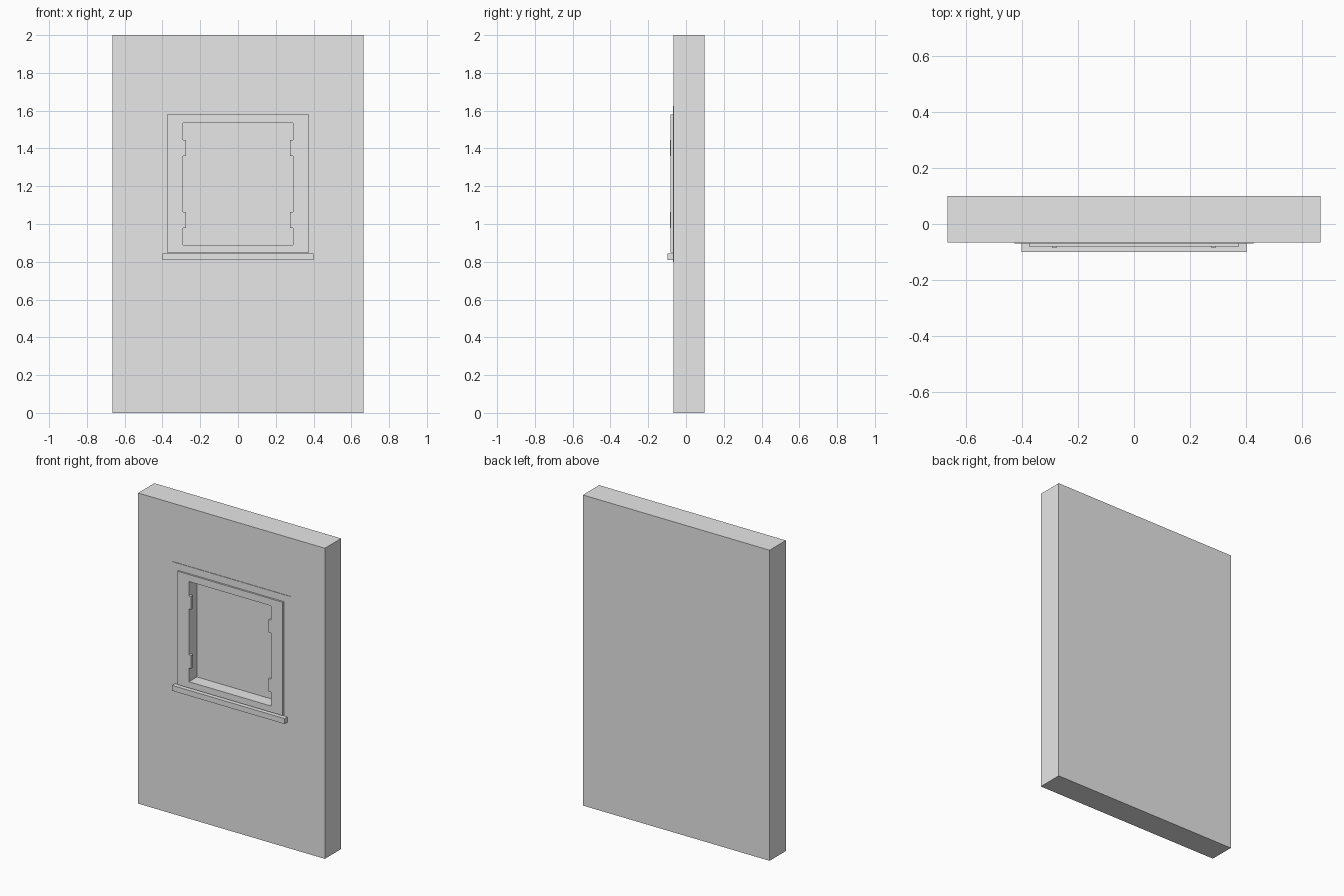
import bpy
import bmesh

if "Cube" in bpy.data.objects:
    bpy.data.objects.remove(bpy.data.objects["Cube"])

grey = bpy.data.materials.new("plain grey")
grey.diffuse_color = (0.8, 0.8, 0.8, 1)
grey.use_nodes = True
grey.node_tree.nodes["Principled BSDF"].inputs["Base Color"].default_value = grey.diffuse_color

# Opening shared by the wall recess, cover plate and frame
OPEN_X, OPEN_Z0, OPEN_Z1 = 0.292, 0.89, 1.535


def finish(name, bm):
    bmesh.ops.recalc_face_normals(bm, faces=bm.faces)
    mesh = bpy.data.meshes.new(name)
    bm.to_mesh(mesh)
    bm.free()
    mesh.materials.append(grey)
    obj = bpy.data.objects.new(name, mesh)
    bpy.context.collection.objects.link(obj)
    return obj


def box(name, x0, x1, y0, y1, z0, z1):
    bm = bmesh.new()
    bmesh.ops.create_cube(bm, size=1)
    for v in bm.verts:
        v.co = (x1 if v.co.x > 0 else x0,
                y1 if v.co.y > 0 else y0,
                z1 if v.co.z > 0 else z0)
    return finish(name, bm)


def rect(half, z0, z1):
    return [(-half, z0), (half, z0), (half, z1), (-half, z1)]


def ring(name, half, z0, z1, y0, y1, recess=None):
    """Slab with the rectangular opening, either through or ending at recess depth."""
    bm = bmesh.new()
    outer, inner = rect(half, z0, z1), rect(OPEN_X, OPEN_Z0, OPEN_Z1)

    def loop(points, y):
        return [bm.verts.new((x, y, z)) for x, z in points]

    def bridge(a, b):
        for i in range(4):
            j = (i + 1) % 4
            bm.faces.new((a[i], a[j], b[j], b[i]))

    front_out, front_in = loop(outer, y0), loop(inner, y0)
    back_out = loop(outer, y1)
    back_in = loop(inner, y1 if recess is None else recess)
    bridge(front_out, front_in)
    bridge(front_out, back_out)
    bridge(front_in, back_in)
    if recess is None:
        bridge(back_in, back_out)
    else:
        bm.faces.new(back_in)
        bm.faces.new(back_out)
    return finish(name, bm)


# Wall with a recess that does not reach the back
ring("wall", 0.665, 0, 2, -0.066, 0.099, recess=0.0)

# Thin cover plate and raised window frame
ring("cover_plate", 0.425, 0.80, 1.625, -0.0695, -0.066)
ring("window_frame", 0.375, 0.85, 1.58, -0.081, -0.0695)

# Sill under the frame
box("sill", -0.40, 0.40, -0.099, -0.0695, 0.81, 0.845)

# Two hinges on each side of the opening
for side, sx in (("left", -1), ("right", 1)):
    for level, z in (("lower", 1.022), ("upper", 1.402)):
        x0, x1 = sorted((sx * 0.275, sx * 0.293))
        box(f"hinge_{side}_{level}", x0, x1, -0.084, -0.064, z - 0.042, z + 0.042)
